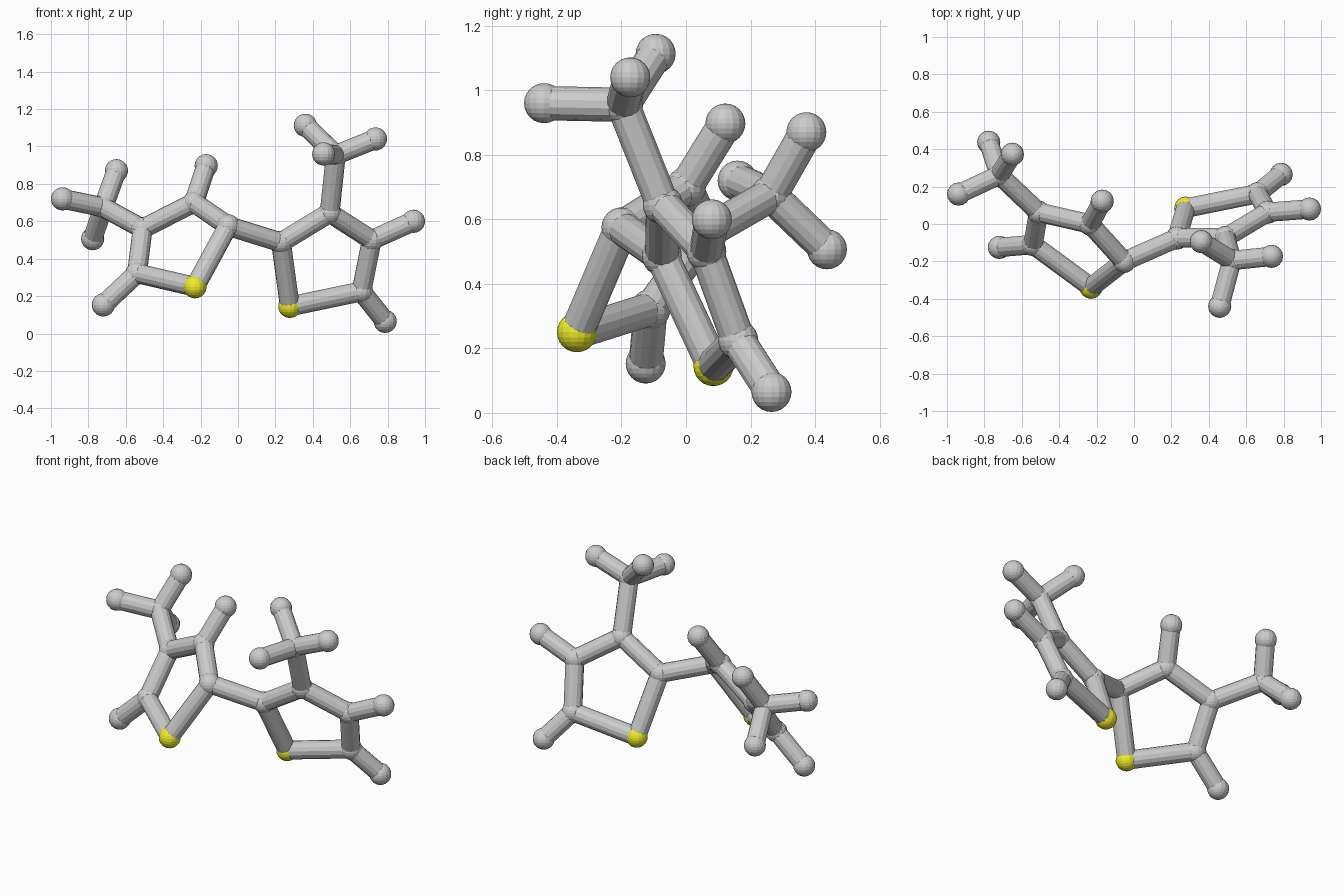
import bpy
from mathutils import Vector

if "Cube" in bpy.data.objects:
    bpy.data.objects.remove(bpy.data.objects["Cube"])

ATOM_R, BOND_R = 0.062, 0.053

yellow = bpy.data.materials.new("sulfur_yellow")
yellow.diffuse_color = (0.85, 0.85, 0.02, 1)
yellow.use_nodes = True
yellow.node_tree.nodes["Principled BSDF"].inputs["Base Color"].default_value = yellow.diffuse_color

# Atom centres: left ring, its methyl group, right ring, its methyl group
ATOMS = {
    "left_sulfur": (-0.23, -0.338, 0.25),
    "left_carbon_joint": (-0.053, -0.20, 0.575),
    "left_carbon_top": (-0.235, 0.0, 0.70),
    "left_carbon_methyl_side": (-0.51, 0.063, 0.56),
    "left_carbon_low": (-0.54, -0.11, 0.322),
    "left_hydrogen_top": (-0.17, 0.122, 0.897),
    "left_hydrogen_low": (-0.72, -0.125, 0.153),
    "left_methyl_carbon": (-0.72, 0.262, 0.675),
    "left_methyl_hydrogen_a": (-0.65, 0.373, 0.87),
    "left_methyl_hydrogen_b": (-0.938, 0.16, 0.72),
    "left_methyl_hydrogen_c": (-0.777, 0.437, 0.507),
    "right_carbon_joint": (0.23, -0.075, 0.487),
    "right_sulfur": (0.277, 0.085, 0.145),
    "right_carbon_low": (0.66, 0.162, 0.225),
    "right_carbon_outer": (0.715, 0.063, 0.50),
    "right_carbon_methyl_side": (0.49, -0.072, 0.645),
    "right_hydrogen_low": (0.787, 0.265, 0.065),
    "right_hydrogen_outer": (0.938, 0.08, 0.60),
    "right_methyl_carbon": (0.523, -0.195, 0.955),
    "right_methyl_hydrogen_a": (0.36, -0.094, 1.113),
    "right_methyl_hydrogen_b": (0.735, -0.173, 1.04),
    "right_methyl_hydrogen_c": (0.458, -0.44, 0.96),
}

# Chains of bonded atoms
L, R = "left_", "right_"
CHAINS = [
    [L + n for n in ("sulfur", "carbon_joint", "carbon_top", "carbon_methyl_side", "carbon_low", "sulfur")],
    [R + n for n in ("sulfur", "carbon_joint", "carbon_methyl_side", "carbon_outer", "carbon_low", "sulfur")],
    [L + "carbon_joint", R + "carbon_joint"],
    [L + "carbon_top", L + "hydrogen_top"],
    [R + "carbon_outer", R + "hydrogen_outer"],
]
for s in (L, R):
    CHAINS.append([s + "carbon_low", s + "hydrogen_low"])
    CHAINS.append([s + "carbon_methyl_side", s + "methyl_carbon"])
    CHAINS += [[s + "methyl_carbon", s + "methyl_hydrogen_" + k] for k in "abc"]


def add_atom(name, centre):
    bpy.ops.mesh.primitive_uv_sphere_add(segments=16, ring_count=12, radius=ATOM_R, location=centre)
    ob = bpy.context.object
    ob.name = name
    if "sulfur" in name:
        ob.data.materials.append(yellow)


def add_bond(a, b):
    p, q = Vector(ATOMS[a]), Vector(ATOMS[b])
    d = q - p
    bpy.ops.mesh.primitive_cylinder_add(vertices=14, radius=BOND_R, depth=d.length, location=(p + q) / 2)
    ob = bpy.context.object
    ob.rotation_euler = d.to_track_quat('Z', 'Y').to_euler()
    ob.name = "bond_" + a + "_to_" + b


# Atoms as faceted balls
for name, centre in ATOMS.items():
    add_atom(name, centre)

# Bonds as faceted rods
for chain in CHAINS:
    for a, b in zip(chain, chain[1:]):
        add_bond(a, b)
